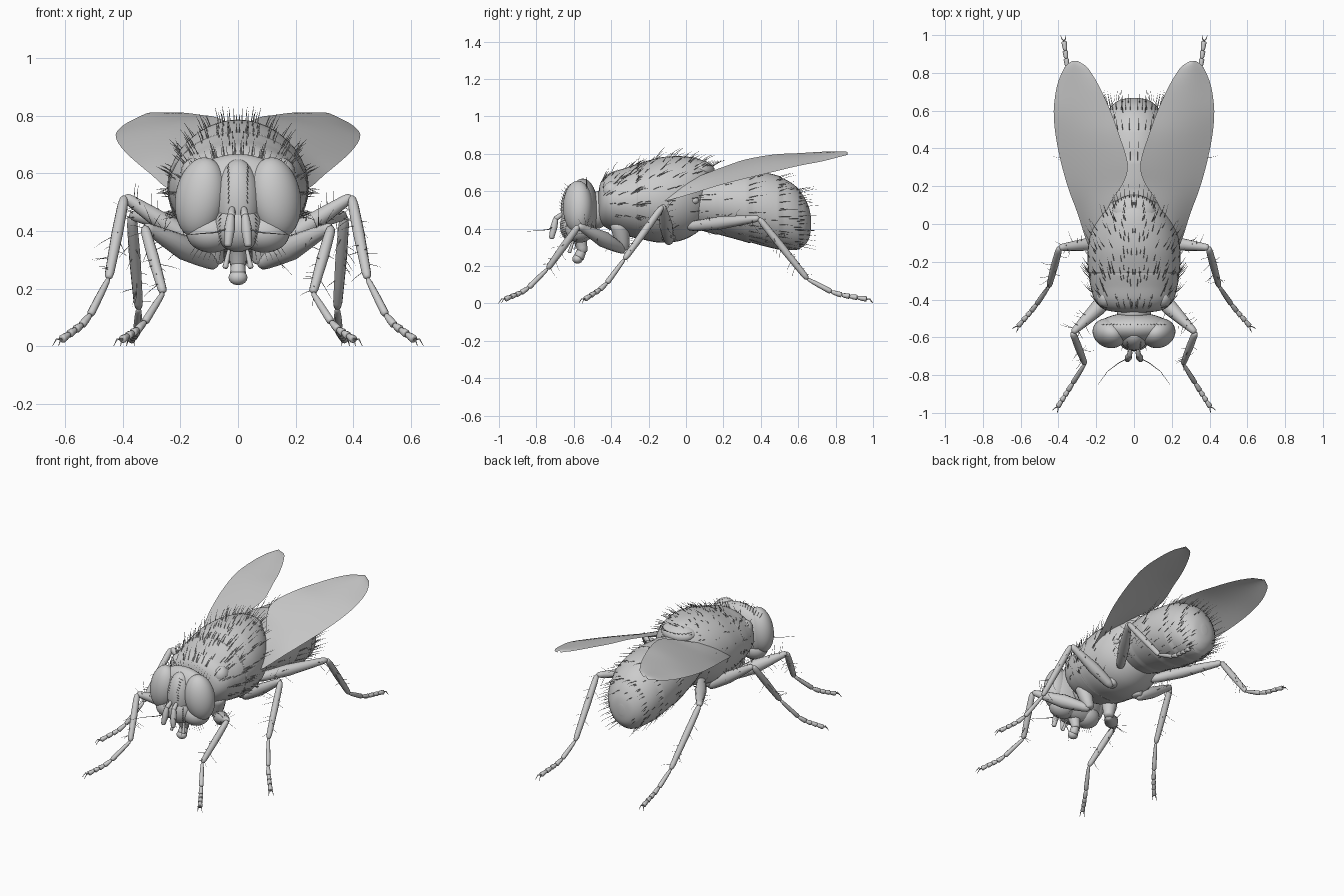
import bpy, bmesh, random
from math import sin, cos, pi, radians
from mathutils import Vector as V, Matrix

if "Cube" in bpy.data.objects:
    bpy.data.objects.remove(bpy.data.objects["Cube"])

random.seed(4)

def finish(bm, name):
    bmesh.ops.recalc_face_normals(bm, faces=bm.faces)
    me = bpy.data.meshes.new(name)
    bm.to_mesh(me)
    bm.free()
    me.shade_smooth()
    ob = bpy.data.objects.new(name, me)
    bpy.context.collection.objects.link(ob)
    return ob

def skin(bm, rings, closed=True, caps=True):
    rows = [[bm.verts.new(p) for p in r] for r in rings]
    n = len(rows[0])
    for a, b in zip(rows, rows[1:]):
        for i in range(n if closed else n - 1):
            j = (i + 1) % n
            bm.faces.new((a[i], a[j], b[j], b[i]))
    if caps:
        bm.faces.new(rows[0])
        bm.faces.new(rows[-1])

def tube(bm, pts, radii, n=10):
    rings = []
    for i, p in enumerate(pts):
        d = (pts[min(i + 1, len(pts) - 1)] - pts[max(i - 1, 0)]).normalized()
        u = d.cross(V((1, 0, 0.013))).normalized()
        w = d.cross(u)
        rings.append([p + (u * cos(k * 2 * pi / n) + w * sin(k * 2 * pi / n)) * radii[i] for k in range(n)])
    skin(bm, rings)

def limb(bm, a, b, r0, rm, r1, n=12):
    ts = (0, .03, .1, .25, .45, .7, .93, .98, 1)
    rs = (r0 * .4, r0 * .8, r0, (r0 + rm) / 2, rm, (rm + r1) / 2, r1, r1 * .8, r1 * .4)
    tube(bm, [a.lerp(b, t) for t in ts], rs, n)

def bristle(bm, p, d, length, r=.002):
    d = d.normalized()
    bend = V((0, .12, -.05)) * length
    tube(bm, [p - d * .006, p + d * length * .55, p + d * length + bend], [r, r * .7, r * .15], 3)

def blob(bm, c, r, rot=(0, 0, 0), seg=32):
    m = Matrix.Translation(c)
    for ang, ax in zip(rot, 'XYZ'):
        m = m @ Matrix.Rotation(radians(ang), 4, ax)
    bmesh.ops.create_uvsphere(bm, u_segments=seg, v_segments=seg // 2, radius=1,
                              matrix=m @ Matrix.Diagonal((*r, 1)))

def spline(q, f):
    return [.5 * (2 * b + (c - a) * f + (2 * a - 5 * b + 4 * c - d) * f * f + (3 * b - a - 3 * c + d) * f ** 3)
            for a, b, c, d in zip(*q)]

def station(st, t):
    i = min(int(t), len(st) - 2)
    return spline([st[max(0, min(len(st) - 1, i + k))] for k in (-1, 0, 1, 2)], t - i)

# Smooth body surface from stations (y, top z, bottom z, half width)
def surf(st, t, a, edges=()):
    y, zt, zb, w = station(st, t)
    s = 1
    for e0, e1 in zip(edges, edges[1:]):
        if e0 <= t < e1:
            s = .985 + .03 * (t - e0) / (e1 - e0)
    return V((w * s * sin(a), y, (zt + zb) / 2 + (zt - zb) / 2 * s * cos(a)))

def normal(st, t, a):
    n = (surf(st, t, a + .02) - surf(st, t, a - .02)).cross(surf(st, t - .03, a) - surf(st, t + .03, a))
    n.normalize()
    return n if n.dot(V((sin(a), 0, cos(a)))) > 0 else -n

def body(name, st, edges=(), sub=8, n=40):
    bm = bmesh.new()
    last = (len(st) - 1) * sub
    skin(bm, [[surf(st, k / sub, i * 2 * pi / n, edges) for i in range(n)] for k in range(last + 1)])
    return finish(bm, name)

thorax = [(-.47, .58, .48, .05), (-.455, .65, .43, .15), (-.41, .695, .395, .205), (-.33, .722, .365, .23),
          (-.275, .741, .35, .239), (-.26, .744, .347, .24), (-.245, .75, .345, .243), (-.14, .78, .325, .245),
          (-.03, .787, .335, .225), (.06, .775, .38, .18), (.12, .742, .45, .12), (.14, .68, .52, .05)]
abdomen = [(.0, .58, .47, .06), (.03, .66, .41, .14), (.14, .7, .375, .185), (.28, .71, .34, .205),
           (.42, .7, .305, .199), (.54, .66, .285, .172), (.615, .595, .295, .13), (.655, .52, .34, .078),
           (.668, .46, .4, .02)]
body("thorax", thorax)
body("abdomen", abdomen, edges=(.5, 2.2, 3.5, 4.7, 6, 8.01))

# Scutellum, neck, shoulder bumps and halteres
bm = bmesh.new()
blob(bm, (0, .07, .715), (.115, .085, .053), (-8, 0, 0))
finish(bm, "scutellum")
bm = bmesh.new()
blob(bm, (0, -.47, .5), (.09, .06, .1))
finish(bm, "neck")
bm = bmesh.new()
for s in (-1, 1):
    blob(bm, (s * .15, -.39, .6), (.05, .055, .055), seg=16)
    blob(bm, (s * .19, -.13, .55), (.055, .07, .06), seg=16)
    blob(bm, (s * .175, .04, .55), (.02, .03, .02), seg=12)
finish(bm, "shoulders_and_halteres")

# Head: skull, frons, face, cheeks
bm = bmesh.new()
blob(bm, (0, -.552, .5), (.2, .083, .168))
blob(bm, (0, -.585, .5), (.08, .085, .15))
blob(bm, (0, -.605, .415), (.085, .069, .087))
for s in (-1, 1):
    blob(bm, (s * .092, -.568, .395), (.088, .077, .07))
finish(bm, "head")
bm = bmesh.new()
for s in (-1, 1):
    blob(bm, (s * .13, -.578, .515), (.09, .077, .142), (0, s * -9, s * 24), 40)
finish(bm, "compound_eyes")

bm = bmesh.new()
for s in (-1, 1):
    limb(bm, V((s * .02, -.66, .48)), V((s * .024, -.7, .45)), .01, .013, .014)
    limb(bm, V((s * .024, -.695, .46)), V((s * .036, -.72, .345)), .014, .019, .014)
    tube(bm, [V((s * x, y, z)) for x, y, z in
              ((.03, -.71, .41), (.08, -.735, .395), (.14, -.78, .39), (.19, -.85, .385))], (.003, .0025, .0015, .0008), 5)
finish(bm, "antennae")

# Proboscis with rounded lobe and palps
bm = bmesh.new()
limb(bm, V((0, -.57, .36)), V((0, -.55, .27)), .04, .032, .026)
limb(bm, V((0, -.55, .3)), V((0, -.575, .24)), .022, .026, .028)
blob(bm, (0, -.58, .238), (.033, .028, .026), seg=16)
for s in (-1, 1):
    limb(bm, V((s * .03, -.6, .34)), V((s * .045, -.625, .27)), .006, .008, .01, 8)
finish(bm, "proboscis")

# Wings: sheet between leading and trailing edge
wing = [((.21, -.19, .535), (.19, -.14, .58)), ((.255, -.08, .555), (.17, .0, .65)),
        ((.3, .06, .595), (.12, .12, .7)), ((.345, .18, .632), (.055, .22, .737)),
        ((.385, .32, .668), (.033, .32, .77)), ((.415, .47, .704), (.078, .47, .796)),
        ((.425, .6, .735), (.125, .6, .803)), ((.408, .73, .76), (.185, .73, .811)),
        ((.375, .815, .782), (.24, .82, .811)), ((.35, .848, .79), (.275, .85, .807)),
        ((.325, .863, .795), (.3, .863, .801))]
lead, trail = zip(*wing)
for s, side in ((1, "left"), (-1, "right")):
    bm = bmesh.new()
    rows = []
    for t in range(31):
        o, i = V(station(lead, t / 3)), V(station(trail, t / 3))
        r = [o.lerp(i, j / 8) + V((0, 0, .012 * sin(pi * j / 8))) for j in range(9)]
        rows.append([V((s * p.x, p.y, p.z)) for p in r])
    skin(bm, rows, closed=False, caps=False)
    finish(bm, side + "_wing")

# Legs: coxa top, trochanter, knee, ankle, mid foot, toe; femur radius
legs = {
    "front": ((.11, -.36, .44), (.075, -.33, .283), (.325, -.575, .415), (.26, -.74, .185), (.335, -.86, .066), (.403, -.967, .023), .043),
    "middle": ((.1, -.1, .42), (.1, -.09, .325), (.395, -.125, .52), (.45, -.33, .235), (.525, -.44, .086), (.613, -.54, .023), .036),
    "hind": ((.09, -.02, .48), (.12, .01, .41), (.37, .39, .455), (.345, .65, .13), (.35, .8, .05), (.37, .967, .023), .035)}
for name, spec in legs.items():
    rf = spec[6]
    for s, side in ((1, "left"), (-1, "right")):
        c, t, k, an, mid, toe = [V((s * p[0], p[1], p[2])) for p in spec[:6]]
        bm = bmesh.new()
        limb(bm, c, t, .05, .045, .03)
        limb(bm, t, k, .028, rf, .02)
        limb(bm, k, an, .018, .02, .016)
        # five tarsal segments and two claws
        foot = [an, an.lerp(mid, .85), mid.lerp(toe, .2), mid.lerp(toe, .45), mid.lerp(toe, .7), toe]
        for a, b in zip(foot, foot[1:]):
            limb(bm, a, b, .01, .013, .0145, 8)
        d = toe - mid
        d.z = 0
        d.normalize()
        w = d.cross(V((0, 0, 1)))
        for e in (-1, 1):
            tube(bm, [toe, toe + d * .015 + w * e * .01 + V((0, 0, .002)),
                      toe + d * .032 + w * e * .014 - V((0, 0, .022))], (.004, .003, .001), 5)
        # leg bristles
        for a, b, r, n in ((t, k, rf * .75, 14), (k, an, .016, 10)):
            ax = (b - a).normalized()
            for q in range(n):
                u = V((random.uniform(-1, 1), random.uniform(-1, 1), random.uniform(-1, 1)))
                u = (u - ax * u.dot(ax)).normalized()
                bristle(bm, a.lerp(b, random.uniform(.2, .97)) + u * r * .85, u + ax * .5, random.uniform(.03, .08), .0015)
        finish(bm, side + "_" + name + "_leg")

# Body bristles, swept backwards
def fur(name, st, spots):
    bm = bmesh.new()
    for t, a, length, lift in spots:
        for s in (-1, 1):
            n = normal(st, t, a * s)
            bristle(bm, surf(st, t, a * s), n * lift + V((0, 1, .3 * lift)), length)
    finish(bm, name)

R = random.uniform
spots = [(R(1.3, 9.6), a + R(-.07, .07), R(.035, .08), R(.5, 1.1))
         for a in (.08, .25, .5, .75, 1.0, 1.3, 1.65, 2.0) for _ in range(17)]
fur("thorax_bristles", thorax, spots)
spots = [(R(1.5, 6.8), R(.05, 2.9), R(.03, .06), R(.2, .4)) for _ in range(50)]
spots += [(t, .1 + k * .2 + R(-.04, .04), R(.06, .1), R(.25, .5)) for t in (3.4, 4.6, 5.8) for k in range(14)]
fur("abdomen_bristles", abdomen, spots)

# Scutellar and head bristles
bm = bmesh.new()
for s in (-1, 1):
    for k in range(7):
        a = k * .24
        bristle(bm, V((s * .1 * sin(a), .07 + .075 * cos(a), .735)), V((s * .3 * sin(a), 1, .6)), .07)
    for k in range(9):
        z = .49 + k * .016
        y = -.585 - .08 * max(0, 1 - ((z - .5) / .15) ** 2) ** .5
        bristle(bm, V((s * .036, y + .012, z)), V((-s * .2, -.9, .7)), .04, .0014)
        bristle(bm, V((s * (.02 + .017 * k), -.53, .655 - .0007 * k * k)), V((s * .06 * k, -.2, 1)), .05, .0014)
        bristle(bm, V((s * (.03 + .014 * k), -.58, .335 + .002 * k)), V((s * .1 * k, -.4, -1)), R(.04, .07), .0014)
        bristle(bm, V((s * .06, -.65, .36 + k * .012)), V((s * .4, -1, -.4)), .035, .0014)
finish(bm, "head_bristles")
